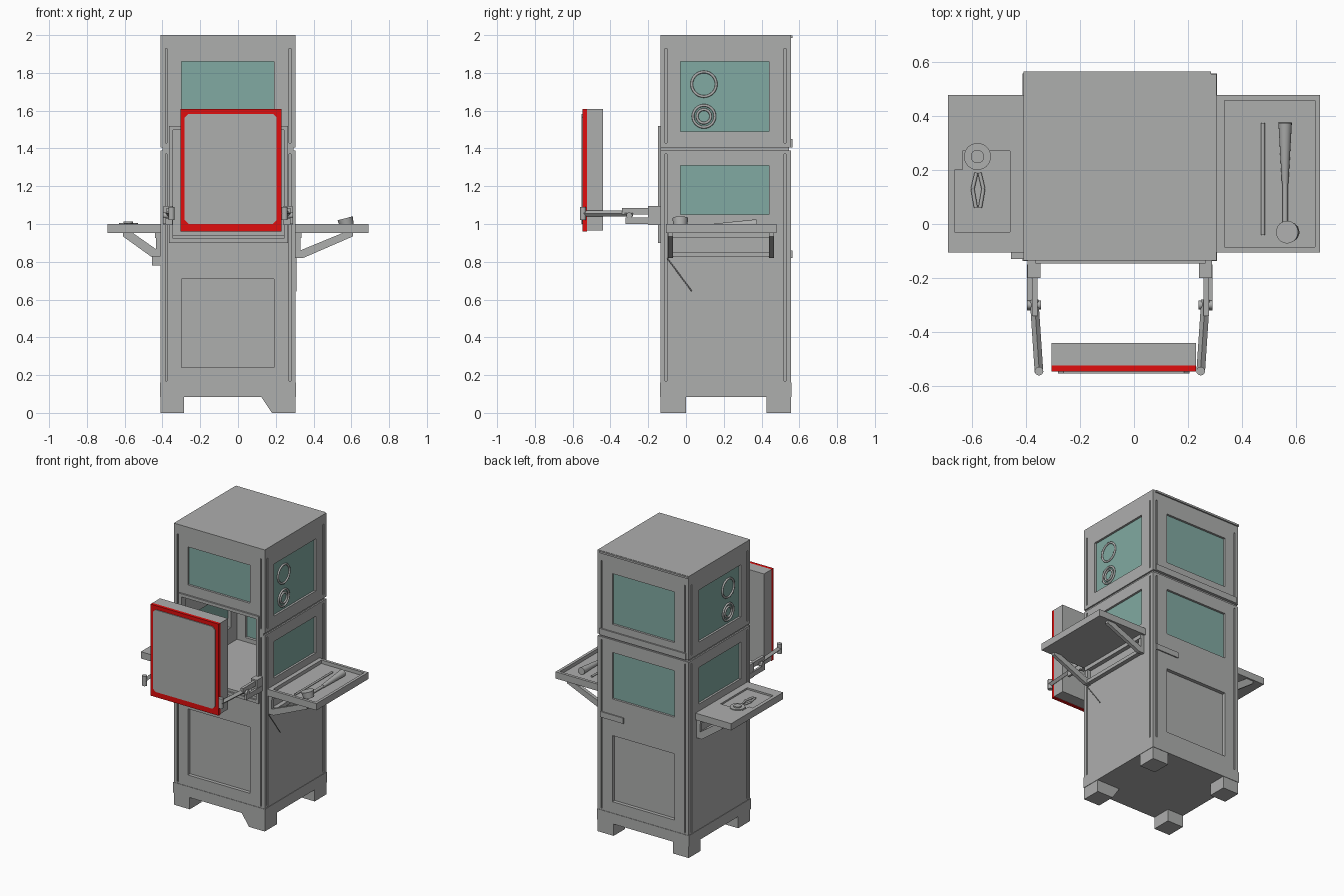
import bpy
import bmesh
from math import pi
from mathutils import Vector

if "Cube" in bpy.data.objects:
    bpy.data.objects.remove(bpy.data.objects["Cube"], do_unlink=True)


def material(name, colour):
    m = bpy.data.materials.new(name)
    m.use_nodes = True
    m.diffuse_color = (*colour, 1)
    m.node_tree.nodes["Principled BSDF"].inputs["Base Color"].default_value = (*colour, 1)
    return m


GREY = material("steel grey", (0.42, 0.425, 0.42))
TEAL = material("glass teal", (0.22, 0.40, 0.36))
RED = material("seal red", (0.75, 0.004, 0.004))


def finish(bm, name, mat):
    bmesh.ops.recalc_face_normals(bm, faces=bm.faces)
    mesh = bpy.data.meshes.new(name)
    bm.to_mesh(mesh)
    bm.free()
    mesh.materials.append(mat)
    ob = bpy.data.objects.new(name, mesh)
    bpy.context.collection.objects.link(ob)
    return ob


def box(name, x, y, z, mat=GREY):
    bm = bmesh.new()
    bmesh.ops.create_cube(bm, size=1)
    for v in bm.verts:
        v.co = [(a + b) / 2 + c * (b - a) for (a, b), c in zip((x, y, z), v.co)]
    return finish(bm, name, mat)


def prism(name, outline, y0, y1, mat=GREY):
    """Extrude an outline in the x-z plane along y."""
    bm = bmesh.new()
    face = bm.faces.new([bm.verts.new((x, y0, z)) for x, z in outline])
    new = bmesh.ops.extrude_face_region(bm, geom=[face])["geom"]
    bmesh.ops.translate(bm, vec=(0, y1 - y0, 0),
                        verts=[g for g in new if isinstance(g, bmesh.types.BMVert)])
    return finish(bm, name, mat)


def rod(name, start, end, r0, r1=None, sides=16, mat=GREY):
    a, b = Vector(start), Vector(end)
    bm = bmesh.new()
    bmesh.ops.create_cone(bm, cap_ends=True, segments=sides, radius1=r0,
                          radius2=r0 if r1 is None else r1, depth=(b - a).length)
    turn = Vector((0, 0, 1)).rotation_difference(b - a)
    for v in bm.verts:
        v.co = turn @ v.co + (a + b) / 2
    for f in bm.faces:
        f.smooth = len(f.verts) == 4 and sides > 4
    return finish(bm, name, mat)


def cut(ob, *spans):
    cutter = box("cutter", *spans)
    mod = ob.modifiers.new("cut", 'BOOLEAN')
    mod.operation, mod.solver, mod.object = 'DIFFERENCE', 'EXACT', cutter
    bpy.context.view_layer.objects.active = ob
    bpy.ops.object.modifier_apply(modifier=mod.name)
    bpy.data.objects.remove(cutter, do_unlink=True)


def frame(name, x, y, z, width, mat):
    ob = box(name, x, y, z, mat)
    cut(ob, (x[0] + width, x[1] - width), (y[0] - 1, y[1] + 1), (z[0] + width, z[1] - width))
    return ob


# Cabinet shell: hollow chamber with a front opening
L, R, F, B = -0.41, 0.305, -0.135, 0.555
body = box("cabinet_body", (L, R), (F, B), (0.085, 2))
cut(body, (L + 0.045, R - 0.045), (F + 0.045, B - 0.045), (0.94, 1.95))
cut(body, (-0.345, 0.245), (F - 0.1, F + 0.1), (0.94, 1.50))
box("base_plinth", (L - 0.003, R + 0.003), (F - 0.003, B + 0.003), (0.085, 0.16))

# Windows cut through the walls, each with a recessed pane
WX, WY = (-0.30, 0.19), (-0.03, 0.44)
for name, wall, z in (("upper", F, (1.59, 1.86)), ("upper", B, (1.50, 1.86)),
                      ("middle", B, (0.97, 1.30))):
    cut(body, WX, (wall - 0.08, wall + 0.08), z)
    inner = wall + (0.02 if wall == F else -0.02)
    box(name + "_window_pane", (WX[0] - 0.003, WX[1] + 0.003), (inner - 0.005, inner + 0.005),
        (z[0] - 0.003, z[1] + 0.003), TEAL)
for side, wall in ((-1, L), (1, R)):
    for name, z in (("upper", (1.49, 1.86)), ("middle", (1.05, 1.31))):
        cut(body, (wall - 0.08, wall + 0.08), WY, z)
        inner = wall - side * 0.02
        box(name + "_side_pane", (inner - 0.005, inner + 0.005), (WY[0] - 0.003, WY[1] + 0.003),
            (z[0] - 0.003, z[1] + 0.003), TEAL)
    # Round glove ports on the upper side windows
    for z, radii in ((1.74, (0.065,)), (1.57, (0.058, 0.036))):
        for r in radii:
            bpy.ops.mesh.primitive_torus_add(major_radius=r, minor_radius=0.007, major_segments=32,
                                             minor_segments=8, rotation=(0, pi / 2, 0),
                                             location=(wall - side * 0.012, 0.095, z))
            ring = bpy.context.object
            ring.name = "port_ring"
            ring.data.materials.append(GREY)
            bpy.ops.object.shade_smooth()

# Recessed lower panels, front and back
for wall in (F, B):
    cut(body, WX, (wall - 0.025, wall + 0.025), (0.24, 0.71))

# Corner grooves and the seam between the two cabinet halves
for low, high in ((0.17, 1.37), (1.43, 1.93)):
    for wall in (F, B):
        for x in (L + 0.03, R - 0.03):
            cut(body, (x - 0.005, x + 0.005), (wall - 0.01, wall + 0.01), (low, high))
    for wall in (L, R):
        for y in (F + 0.03, B - 0.03):
            cut(body, (wall - 0.01, wall + 0.01), (y - 0.005, y + 0.005), (low, high))
for wall in (L, R):
    cut(body, (wall - 0.01, wall + 0.01), (F - 1, B + 1), (1.39, 1.405))
cut(body, (L - 1, R + 1), (B - 0.01, B + 0.01), (1.39, 1.405))
box("back_seam_lip", (L + 0.02, R - 0.02), (B - 0.005, 0.565), (1.405, 1.45))
box("top_back_lip", (L, R - 0.02), (B - 0.01, 0.565), (1.985, 1.998))
box("back_latch", (0.10, 0.28), (B - 0.005, 0.563), (0.82, 0.86))
frame("opening_rim", (-0.365, 0.265), (F - 0.012, F + 0.005), (0.90, 1.52), 0.022, GREY)

# Feet, with one sloping at the front
for x in ((L, -0.285), (0.18, R)):
    for y in ((F, 0.0), (0.425, B)):
        if x[0] > 0 and y[0] < 0:
            prism("sloped_foot", ((x[0], 0), (R, 0), (R, 0.09), (0.12, 0.09)), *y)
        else:
            box("foot", x, y, (0, 0.09))

# Removed door held in front: grey body, red seal and raised panel
box("door_body", (-0.305, 0.23), (-0.525, -0.44), (0.965, 1.61))
box("door_seal", (-0.305, 0.23), (-0.547, -0.525), (0.96, 1.61), RED)
x0, x1, z0, z1, c = -0.282, 0.205, 1.0, 1.583, 0.02
prism("door_panel", ((x0 + c, z0), (x1 - c, z0), (x1, z0 + c), (x1, z1 - c),
                     (x1 - c, z1), (x0 + c, z1), (x0, z1 - c), (x0, z0 + c)), -0.553, -0.54)

# Hinged door arms on each side of the opening
for side, x in ((-1, -0.37), (1, 0.265)):
    box("arm_hinge", (x - 0.024, x + 0.024), (-0.20, F + 0.01), (0.995, 1.095))
    box("arm_upper_link", (x - 0.008, x + 0.012), (-0.34, -0.15), (1.05, 1.085))
    box("arm_lower_link", (x + side * 0.018 - 0.008, x + side * 0.018 + 0.008),
        (-0.32, -0.15), (1.0, 1.035))
    tip = x + (0.018 if side < 0 else -0.018)
    arm = rod("arm_bar", (x, -0.28, 1.055), (tip, -0.55, 1.055), 0.016, sides=4)
    rod("arm_pivot", (x - 0.026, -0.30, 1.045), (x + 0.026, -0.30, 1.045), 0.016)
    rod("arm_knob", (tip, -0.545, 1.02), (tip, -0.545, 1.09), 0.016)

# Folding side trays with triangular brackets
for side, wall, reach in ((1, R, 0.69), (-1, L, 0.69)):
    def span(a, b):
        return tuple(sorted((side * a, side * b)))
    w = abs(wall)
    y = (-0.105, 0.478)
    tray = box("side_tray", span(w, reach), y, (0.952, 1.0))
    if side > 0:
        cut(tray, span(w + 0.03, reach - 0.02), (y[0] + 0.02, y[1] - 0.02), (0.975, 1.1))
    else:
        cut(tray, span(0.46, 0.665), (-0.03, 0.20), (0.988, 1.1))
        cut(tray, span(0.46, 0.635), (0.19, 0.27), (0.988, 1.1))
    end = reach - 0.08
    for y0 in (-0.095, 0.44):
        prism("bracket_strut", [(side * a, b) for a, b in
                                ((w, 0.82), (w + 0.04, 0.82), (end, 0.935), (end, 0.955),
                                 (end - 0.05, 0.955), (w, 0.85))], y0, y0 + 0.025)
        box("bracket_post", span(w, w + 0.025), (y0, y0 + 0.025), (0.83, 0.955))
    box("bracket_rail", span(w, w + 0.03), (-0.095, 0.465), (0.825, 0.85))
    box("bracket_top_rail", span(w, w + 0.03), (-0.095, 0.465), (0.925, 0.955))
box("hanging_latch", (-0.455, L), (-0.13, -0.10), (0.78, 0.83))
rod("stay_rod", (R + 0.006, -0.10, 0.82), (R + 0.006, 0.03, 0.645), 0.003, sides=6)

# Ladle and stirring stick on the larger tray
rod("stirring_stick", (0.478, -0.04, 0.984), (0.478, 0.375, 0.984), 0.007)
rod("ladle_grip", (0.56, 0.15, 0.99), (0.56, 0.375, 1.0), 0.012, 0.025)
rod("ladle_stem", (0.56, -0.02, 0.99), (0.56, 0.15, 0.99), 0.010)
cup = rod("ladle_cup", (0.578, -0.03, 0.988), (0.567, -0.03, 1.03), 0.036, 0.042, sides=24)

# Small dish and tongs on the other tray
rod("small_dish", (-0.58, 0.25, 0.985), (-0.58, 0.25, 1.006), 0.05, sides=24)
rod("dish_hub", (-0.58, 0.25, 1.0), (-0.58, 0.25, 1.014), 0.025)
for s in (-1, 1):
    rod("tongs_arm", (-0.578 + s * 0.006, 0.19, 0.996), (-0.578 + s * 0.02, 0.13, 0.996), 0.007)
    rod("tongs_tip", (-0.578 + s * 0.02, 0.13, 0.996), (-0.578 + s * 0.008, 0.06, 0.996), 0.007)
